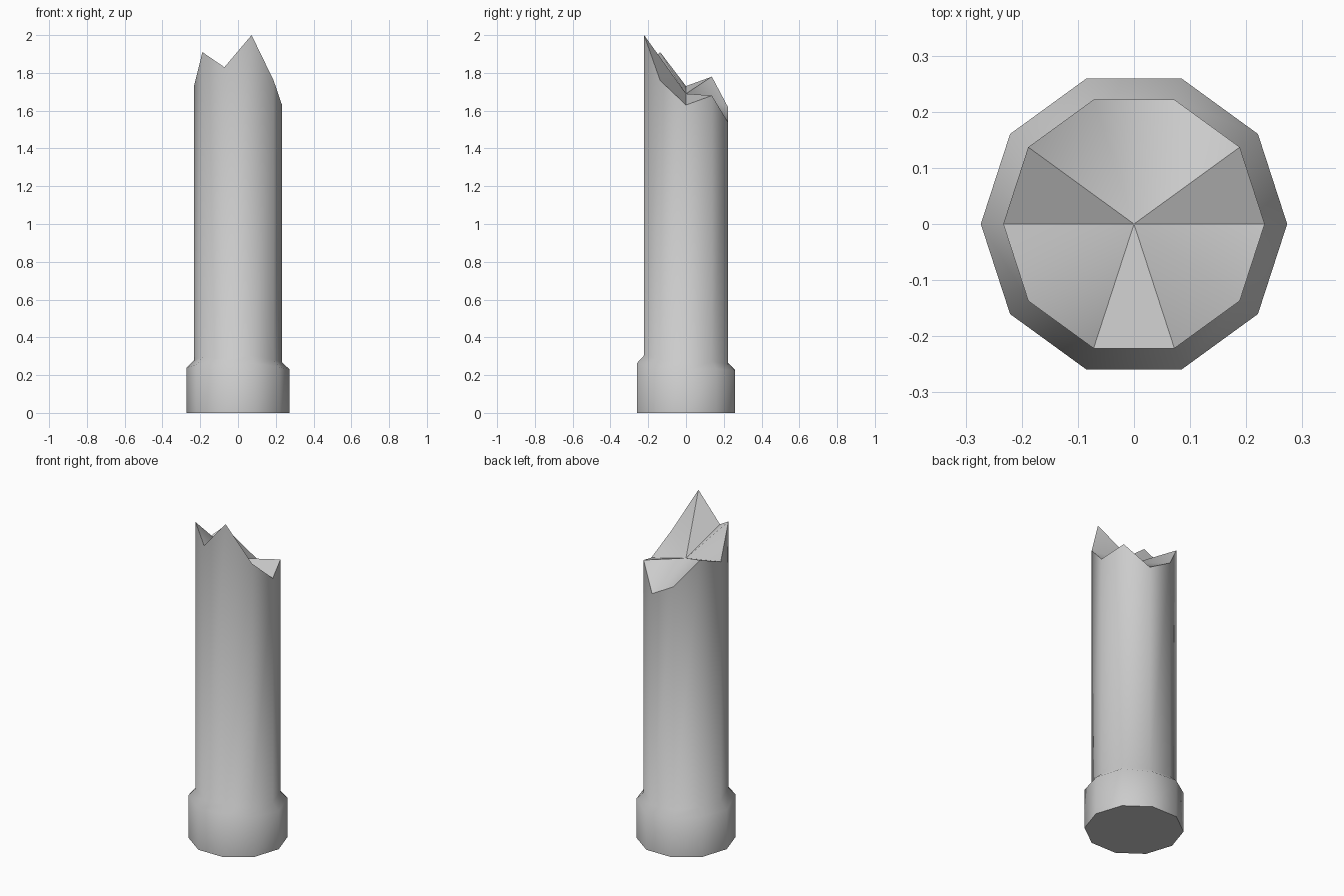
import bpy, bmesh, math

if "Cube" in bpy.data.objects:
    bpy.data.objects.remove(bpy.data.objects["Cube"])

# Height of the broken rim at each of the ten corners, counter-clockwise from +x
RIM = [1.63, 1.68, 1.54, 1.62, 1.78, 1.73, 1.91, 1.83, 2.0, 1.76]
N = len(RIM)
R_BASE, R_SHAFT = 0.273, 0.233

bm = bmesh.new()


def ring(radius, height):
    """Decagon ring whose corner heights follow the broken rim."""
    return [bm.verts.new((radius * math.cos(math.tau * i / N),
                          radius * math.sin(math.tau * i / N),
                          height(h))) for i, h in enumerate(RIM)]


# Base collar, sloped shoulder and shaft
rings = [
    ring(R_BASE, lambda h: 0.0),
    ring(R_BASE, lambda h: 0.23 + 0.09 * (h - 1.63)),
    ring(R_SHAFT, lambda h: 0.268 + 0.10 * (h - 1.63)),
    ring(R_SHAFT, lambda h: h),
]
for low, high in zip(rings, rings[1:]):
    for i in range(N):
        j = (i + 1) % N
        bm.faces.new((low[i], low[j], high[j], high[i]))

# Flat underside
bm.faces.new(list(reversed(rings[0])))

# Jagged broken top, fanned to a sunken centre
centre = bm.verts.new((0, 0, 1.69))
for i in range(N):
    bm.faces.new((rings[-1][i], rings[-1][(i + 1) % N], centre))

mesh = bpy.data.meshes.new("broken_post")
bm.to_mesh(mesh)
bm.free()
post = bpy.data.objects.new("broken_post", mesh)
bpy.context.collection.objects.link(post)

# Smooth sides, crisp rim and base edges
bpy.context.view_layer.objects.active = post
post.select_set(True)
bpy.ops.object.shade_smooth_by_angle(angle=math.radians(55))
# Keep the rim and base outline sharp whatever their angle
for edge in mesh.edges:
    a, b = (mesh.vertices[v].co for v in edge.vertices)
    on_shaft = all(abs(p.xy.length - R_SHAFT) < 1e-4 and p.z > 1 for p in (a, b))
    if on_shaft or (a.z < 1e-5 and b.z < 1e-5):
        edge.use_edge_sharp = True
